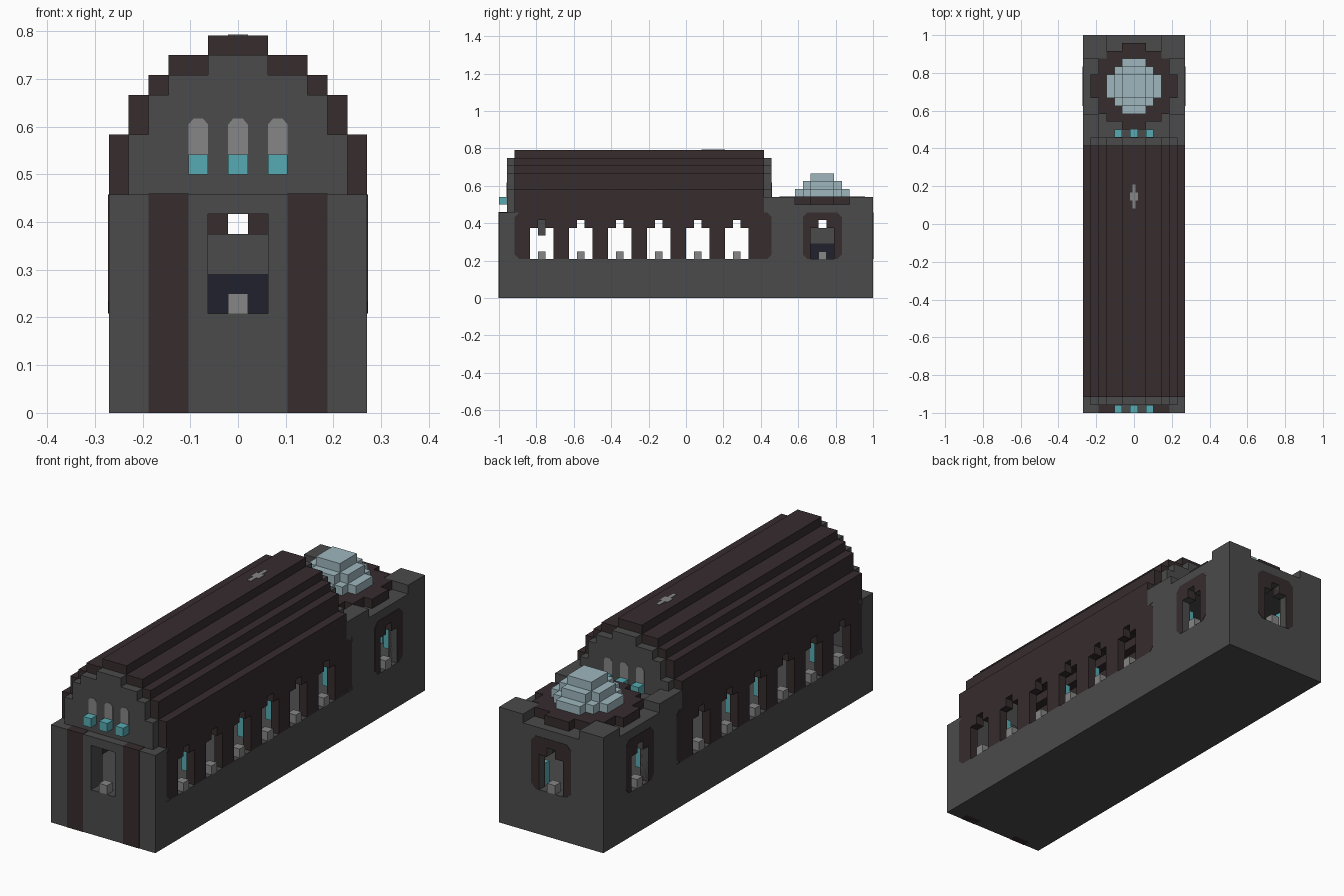
import bpy, bmesh
from mathutils import Vector

if "Cube" in bpy.data.objects:
    bpy.data.objects.remove(bpy.data.objects["Cube"])

U = 1 / 24   # one block
E = 0.04     # small overlap that keeps coplanar faces apart


def material(name, rgb):
    m = bpy.data.materials.new(name)
    m.use_nodes = True
    m.diffuse_color = (*rgb, 1)
    m.node_tree.nodes["Principled BSDF"].inputs["Base Color"].default_value = (*rgb, 1)
    return m


STONE = material("dark grey stone", (0.07, 0.07, 0.07))
BROWN = material("dark brown", (0.037, 0.025, 0.027))
PALE = material("light grey", (0.24, 0.24, 0.24))
CYAN = material("cyan", (0.093, 0.41, 0.445))
GLASS = material("pale blue glass", (0.34, 0.47, 0.51))
NAVY = material("navy", (0.015, 0.015, 0.027))


def prism(name, pts, axis, a, b, mat=None):
    """Extrude a flat outline along an axis from a to b, in block units."""
    place = {"x": lambda p: (a, p[0], p[1]),
             "y": lambda p: (p[0], a, p[1]),
             "z": lambda p: (p[0], p[1], a)}[axis]
    bm = bmesh.new()
    face = bm.faces.new([bm.verts.new(Vector(place(p)) * U) for p in pts])
    ext = bmesh.ops.extrude_face_region(bm, geom=[face])
    shift = Vector([(b - a) * U if axis == k else 0 for k in "xyz"])
    bmesh.ops.translate(bm, vec=shift,
                        verts=[v for v in ext["geom"] if isinstance(v, bmesh.types.BMVert)])
    bmesh.ops.recalc_face_normals(bm, faces=bm.faces)
    me = bpy.data.meshes.new(name)
    bm.to_mesh(me)
    bm.free()
    if mat:
        me.materials.append(mat)
    ob = bpy.data.objects.new(name, me)
    bpy.context.collection.objects.link(ob)
    return ob


def box(name, x, y, z, mat=None):
    pts = [(x[0], y[0]), (x[1], y[0]), (x[1], y[1]), (x[0], y[1])]
    return prism(name, pts, "z", z[0], z[1], mat)


def stepped(steps, base, c=0):
    """Symmetric stepped outline from (half width, top) pairs."""
    right, low = [], base
    for half, top in steps:
        right += [(half, low), (half, top)]
        low = top
    return [(c + u, v) for u, v in right] + [(c - u, v) for u, v in reversed(right)]


def rounded(u0, u1, v0, v1, r=0.6):
    return [(u0 + r, v0), (u1 - r, v0), (u1, v0 + r), (u1, v1 - r),
            (u1 - r, v1), (u0 + r, v1), (u0, v1 - r), (u0, v0 + r)]


def disc(name, rows, cy, z0, z1, mat):
    """Blocky round slab; rows are half widths from the centre outward."""
    n = len(rows)
    lower = [(rows[n - 1 - i], cy - n + 1.5 + i) for i in range(n - 1)]
    upper = [(h, cy + i + 0.5) for i, h in enumerate(rows)]
    return prism(name, stepped(lower + upper, cy - n + 0.5), "z", z0, z1, mat)


def cut(targets, cutter):
    cutter.hide_render = True
    for ob in targets:
        mod = ob.modifiers.new("opening", "BOOLEAN")
        mod.operation, mod.solver, mod.object = "DIFFERENCE", "EXACT", cutter
        bpy.context.view_layer.objects.active = ob
        bpy.ops.object.modifier_apply(modifier=mod.name)
    bpy.data.objects.remove(cutter)


def arch(c):
    return stepped([(1.5, 9), (0.5, 10)], 4.8, c)


# Base and front wall
box("base", (-6.5, 6.5), (-24, 24), (0, 5), STONE)
front = box("front_wall", (-6.5, 6.5), (-24, -22), (5, 11), STONE)
cut([front], box("door_cutter", (-1.5, 1.5), (-25, -21), (4.8, 10)))
for s in (-1, 1):
    x = sorted((s * 2.5, s * 4.5))
    box("front_pilaster", x, (-24 - E, -23), (0, 11 + E), BROWN)

# Rear chapel: hollow block with brown window surrounds
chapel = box("chapel_walls", (-6.5, 6.5), (11, 24), (5, 12), STONE)
cut([chapel], box("room_cutter", (-5.5, 5.5), (10, 23), (4.8, 11)))
rear = prism("rear_surround", rounded(-2.5, 2.5, 5, 11), "y", 23 - E, 24 + E, BROWN)
cut([chapel, rear], prism("rear_cutter", arch(0), "y", 22, 25))
surrounds = [prism("chapel_surround", rounded(15, 20, 5, 11), "x",
                   s * (5.5 - E), s * (6.5 + E), BROWN) for s in (-1, 1)]
cut([chapel] + surrounds, prism("chapel_cutter", arch(17.5), "x", -8, 8))

# Hall side walls with a row of arched windows
BAYS = [-18.5 + 5 * i for i in range(6)]
walls = [prism("hall_wall", rounded(-22, 11, 5, 11), "x", s * 5.5, s * 6.5, BROWN)
         for s in (-1, 1)]
for c in BAYS:
    cut(walls, prism("window_cutter", arch(c), "x", -8, 8))
for s in (-1, 1):
    x = sorted((s * 5.6, s * (6.5 - E)))
    for y in ((-22, -21.2), (10.2, 11)):
        box("wall_corner", x, y, (5, 11), STONE)

# Stepped barrel roof and the gables that close it
OUTER = [(6.5, 14), (5.5, 16), (4.5, 17), (3.5, 18), (1.5, 19)]
INNER = [(5.5, 14), (4.5, 16), (3.5, 17), (1.5, 18)]
prism("roof", stepped(OUTER, 11) + stepped(INNER, 11)[::-1], "y", -22, 10, BROWN)
disc("roof_vent", [0.5, 0.2], 3.5, 19 - E, 19 + E, PALE)
for y0, y1, out in ((-23, -22, -1), (10, 11, 1)):
    prism("gable", stepped(INNER, 11), "y", y0, y1, STONE)
    face = y0 if out < 0 else y1
    for x in (-2, 0, 2):
        pane = [(x - 0.5, 12), (x + 0.5, 12), (x + 0.5, 14.5), (x + 0.25, 14.8),
                (x - 0.25, 14.8), (x - 0.5, 14.5)]
        prism("gable_window", pane, "y", face, face + out * E, PALE)
        box("gable_lamp", (x - 0.5, x + 0.5), sorted((face, face + out)), (12, 13), CYAN)
box("rear_shoulder", (-6.5, 6.5), (10, 11), (11, 12), STONE)

# Chapel roof: corner blocks, ring and stepped glass dome
for s in (-1, 1):
    for y in ((10, 14), (21, 24)):
        box("corner_block", sorted((s * 3.5, s * 6.5)) if y[0] > 14
            else sorted((s * 4.5, s * 6.5)), y, (12, 13), STONE)
disc("dome_ring", [5.5, 5.5, 4.5, 4.5, 3.5, 1.5], 17.5, 12, 13 + E, BROWN)
disc("dome_lower", [3.5, 3.5, 2.5, 1.5], 17.5, 13, 14, GLASS)
disc("dome_middle", [2.5, 2.5, 1.5], 17.5, 14, 15, GLASS)
disc("dome_top", [1.5, 1.5], 17.5, 15, 16, GLASS)

# Sill blocks in every opening
for s in (-1, 1):
    for c in BAYS + [17.5]:
        box("sill_block", sorted((s * 5.5, s * 6.5)), (c - 0.5, c + 0.5), (5, 6), PALE)
for y in ((-24, -23), (23, 24)):
    box("sill_block", (-0.5, 0.5), y, (5, 6), PALE)

# Interior lamps beside the piers, altar and hanging lantern
for s in (-1, 1):
    for c in (-16, -6, -1, 9, 15, 20):
        box("pier_lamp", sorted((s * 4.5, s * 5.5)), (c - 0.5, c + 0.5), (6, 8.5), CYAN)
    box("rear_lamp", sorted((s * 1.6, s * 2.6)), (22, 23), (5, 7.5), CYAN)
box("altar", (-1.5, 1.5), (16, 19), (5, 7), NAVY)
box("altar_top", (-1.5, 1.5), (16, 19), (7, 9), STONE)
box("lantern", (1.6, 2.6), (-19, -18), (8, 10), STONE)
